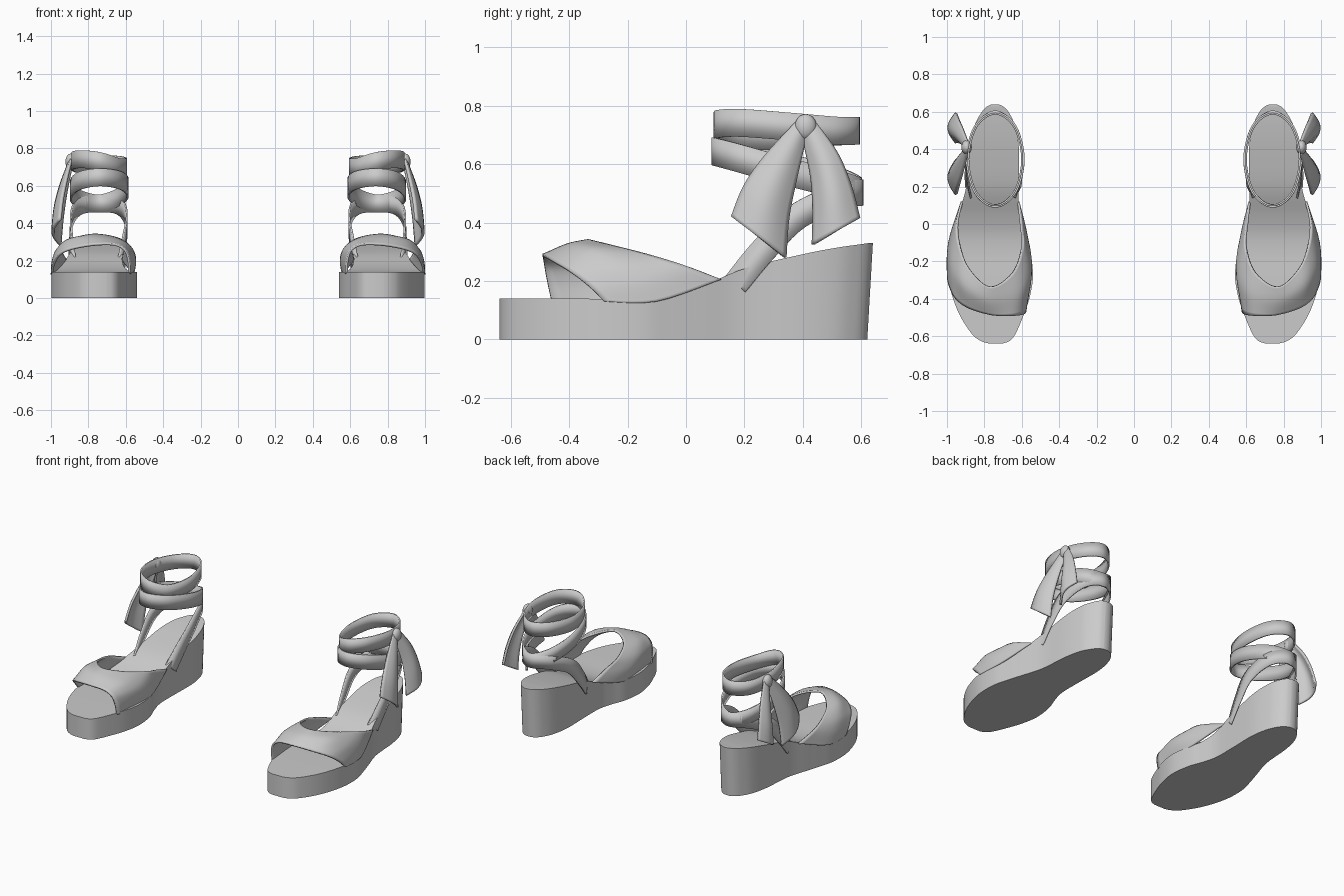
import bpy, bmesh, math
from mathutils import Vector, Matrix

if "Cube" in bpy.data.objects:
    bpy.data.objects.remove(bpy.data.objects["Cube"])


def smooth(pts, n, closed=False):
    """Catmull-Rom curve through points of any dimension."""
    p = [Vector(q) for q in pts]
    c = len(p)
    at = (lambda i: p[i % c]) if closed else (lambda i: p[max(0, min(c - 1, i))])
    out = []
    for i in range(c if closed else c - 1):
        a, b, d, e = at(i - 1), at(i), at(i + 1), at(i + 2)
        for k in range(n):
            t = k / n
            out.append((b * 2 + (d - a) * t + (a * 2 - b * 5 + d * 4 - e) * t * t
                        + (b * 3 - a - d * 3 + e) * t ** 3) * 0.5)
    if not closed:
        out.append(p[-1].copy())
    return out


def finish(name, bm, thick=0.0, angle=40):
    bmesh.ops.recalc_face_normals(bm, faces=bm.faces)
    me = bpy.data.meshes.new(name)
    bm.to_mesh(me)
    bm.free()
    ob = bpy.data.objects.new(name, me)
    bpy.context.collection.objects.link(ob)
    bpy.ops.object.select_all(action='DESELECT')
    ob.select_set(True)
    bpy.context.view_layer.objects.active = ob
    bpy.ops.object.shade_smooth_by_angle(angle=math.radians(angle))
    if thick:
        s = ob.modifiers.new("thickness", 'SOLIDIFY')
        s.thickness, s.offset = thick, 0
    m = ob.modifiers.new("pair", 'MIRROR')
    m.use_mirror_merge = False
    return ob


def grid(name, rows, thick=0.0, loop_rows=False, loop_cols=False, caps=False):
    bm = bmesh.new()
    v = [[bm.verts.new(p) for p in r] for r in rows]
    nr, nc = len(v), len(v[0])
    for i in range(nr if loop_rows else nr - 1):
        for j in range(nc if loop_cols else nc - 1):
            a, b = v[i], v[(i + 1) % nr]
            k = (j + 1) % nc
            bm.faces.new((a[j], a[k], b[k], b[j]))
    if caps:
        bm.faces.new(v[0])
        bm.faces.new(v[-1])
    return finish(name, bm, thick)


# Wedge sole: y, inner x, outer x, top z
sole = [(-.638, .70, .78, .14), (-.625, .665, .82, .14), (-.59, .635, .865, .14),
        (-.5, .595, .925, .14), (-.4, .56, .967, .14), (-.28, .54, .995, .139),
        (-.15, .555, .995, .137), (-.05, .59, .97, .148), (.05, .615, .94, .18),
        (.2, .617, .897, .243), (.4, .615, .88, .292), (.52, .635, .855, .315),
        (.59, .665, .82, .325), (.625, .695, .79, .33), (.64, .725, .76, .33)]
rows = []
for y, xi, xo, z in smooth(sole, 6):
    yb = y * 0.97 if y > 0 else y
    rows.append([(xi, yb, 0), (xo, yb, 0), (xo, y, z), (xi, y, z)])
grid("wedge_sole", rows, loop_cols=True, caps=True)

# Toe strap: front edge, middle line and throat edge, outer to inner side
front = [(.995, -.28, .13), (.985, -.33, .18), (.95, -.40, .235), (.88, -.45, .265),
         (.76, -.485, .285), (.66, -.49, .285), (.605, -.485, .255), (.585, -.475, .2),
         (.58, -.46, .13)]
mid = [(.988, -.1, .13), (.988, -.17, .2), (.965, -.25, .26), (.90, -.34, .31),
       (.77, -.41, .322), (.63, -.38, .305), (.568, -.3, .26), (.55, -.22, .2),
       (.562, -.15, .13)]
throat = [(.92, .12, .205), (.945, 0, .25), (.93, -.12, .285), (.88, -.24, .315),
          (.77, -.335, .338), (.65, -.26, .32), (.598, -.12, .285), (.605, 0, .25),
          (.618, .12, .205)]
edges = [smooth(e, 6) for e in (front, mid, throat)]
grid("toe_strap", [smooth(c, 5) for c in zip(*edges)], thick=0.012)

# Ankle straps: bands that hug an elliptical ankle
CX, CY, RX, RY = .742, .345, .146, .247


def band(name, pts, width, closed):
    path = smooth(pts, 8, closed)
    n = len(path)
    rows = []
    for i, p in enumerate(path):
        if closed:
            t = path[(i + 1) % n] - path[i - 1]
        else:
            t = path[min(i + 1, n - 1)] - path[max(i - 1, 0)]
        nrm = Vector(((p.x - CX) / RX ** 2, (p.y - CY) / RY ** 2, 0))
        w = t.cross(nrm).normalized() * width / 2
        rows.append([p - w, p + w])
    grid(name, rows, thick=0.01, loop_rows=closed)


def ring(zs, grow):
    return [(CX + (RX + grow) * math.cos(k * math.pi / 4),
             CY + (RY + grow) * math.sin(k * math.pi / 4), z) for k, z in enumerate(zs)]


band("upper_ankle_strap", ring([.73, .715, .715, .712, .70, .70, .732, .742], -.002), .095, True)
band("lower_ankle_strap", ring([.575, .53, .505, .54, .59, .63, .645, .625], .006), .095, True)
band("heel_strap", [(.885, .17, .19), (.893, .26, .3), (.89, .38, .42), (.845, .53, .49),
                    (.742, .602, .503), (.638, .53, .49), (.597, .38, .42),
                    (.607, .26, .3), (.622, .17, .19)], .09, False)


# Bow tails: two edges in (y, z), bulging outwards
def tail(name, a, b):
    xs = [(.89, .012), (.918, .03), (.938, .04), (.95, .04)]
    rows = []
    for p, q, s in zip(smooth(a, 6), smooth(b, 6), smooth(xs, 6)):
        row = []
        for k in range(13):
            u = k / 12
            m = p.lerp(q, u)
            row.append((s[0] + s[1] * math.sin(math.pi * u), m[0], m[1]))
        rows.append(row)
    grid(name, rows, thick=0.015)


tail("front_bow_tail", [(.38, .745), (.27, .625), (.2, .525), (.157, .42)],
     [(.41, .70), (.378, .56), (.35, .42), (.34, .28)])
tail("back_bow_tail", [(.40, .70), (.43, .56), (.438, .44), (.435, .325)],
     [(.44, .745), (.515, .64), (.562, .53), (.593, .415)])

# Knot
bm = bmesh.new()
bmesh.ops.create_uvsphere(bm, u_segments=20, v_segments=12, radius=1,
                          matrix=Matrix.Translation((.895, .41, .728))
                          @ Matrix.Diagonal((.028, .038, .044, 1)))
finish("bow_knot", bm, angle=60)
